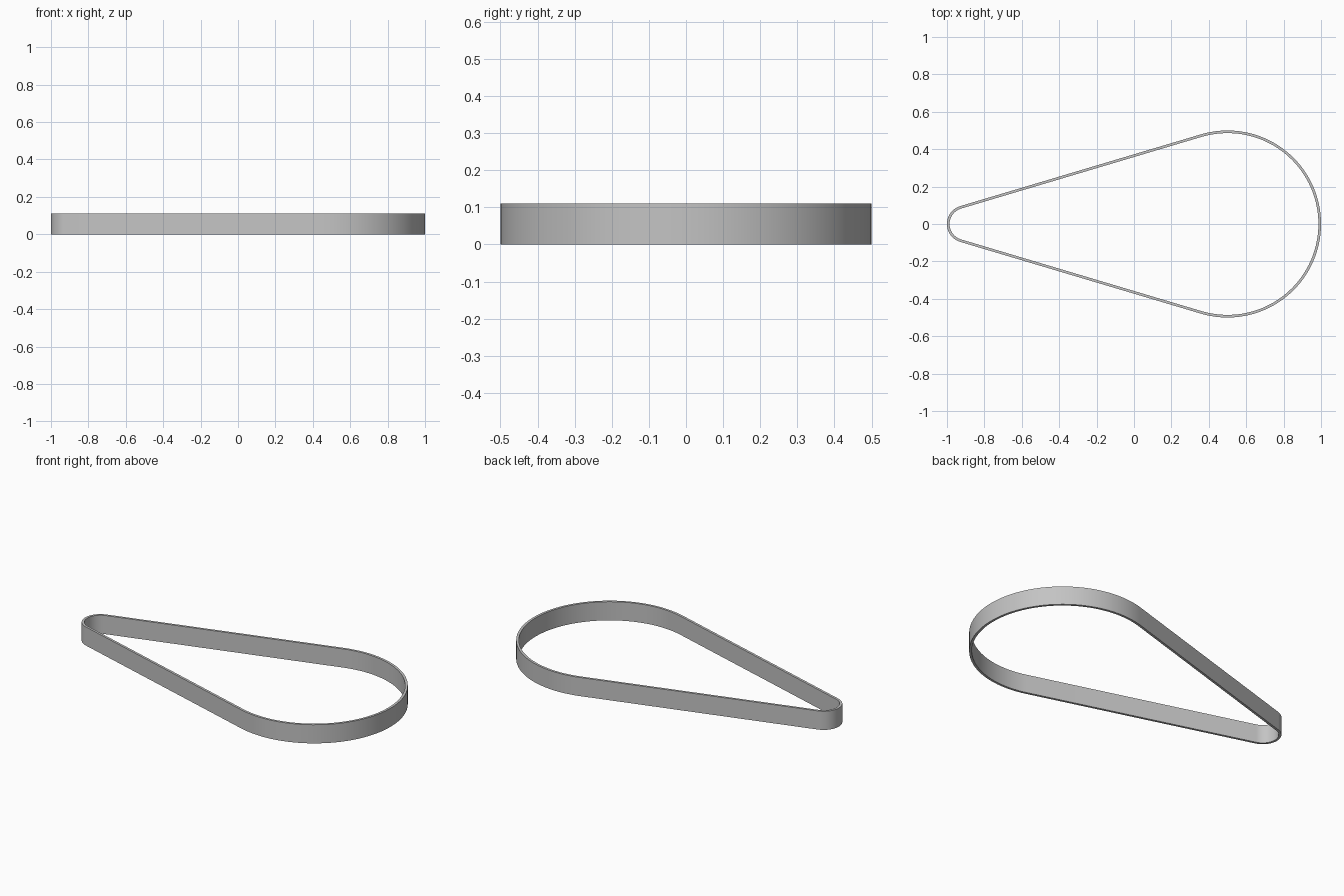
import bpy
import bmesh
from math import asin, cos, sin, pi, radians

cube = bpy.data.objects.get("Cube")
if cube:
    bpy.data.objects.remove(cube, do_unlink=True)

# Belt dimensions: a loop stretched around a large and a small wheel
BIG_X, BIG_R = 0.5, 0.5
SMALL_X, SMALL_R = -0.9, 0.1
THICKNESS = 0.014
HEIGHT, SEAM = 0.11, 0.10

grey = bpy.data.materials.new("belt grey")
grey.use_nodes = True
colour = (0.55, 0.55, 0.55, 1)
grey.diffuse_color = colour
grey.node_tree.nodes["Principled BSDF"].inputs["Base Color"].default_value = colour


def arc(cx, radius, start, end, steps):
    angles = [start + (end - start) * i / steps for i in range(steps + 1)]
    return [(cx + radius * cos(a), radius * sin(a)) for a in angles]


def belt_outline(inset):
    """Two arcs joined by their common outer tangents."""
    tangent = pi / 2 + asin((BIG_R - SMALL_R) / (BIG_X - SMALL_X))
    return (arc(BIG_X, BIG_R - inset, -tangent, tangent, 72)
            + arc(SMALL_X, SMALL_R - inset, tangent, 2 * pi - tangent, 36))


# Closed cross-section swept round the loop: outer wall, rim, inner wall, underside
section = [(0, 0), (0, SEAM), (0, HEIGHT), (THICKNESS, HEIGHT), (THICKNESS, 0)]
bm = bmesh.new()
rings = [[bm.verts.new((x, y, z)) for x, y in belt_outline(inset)]
         for inset, z in section]
for k, ring in enumerate(rings):
    above = rings[(k + 1) % len(rings)]
    for i in range(len(ring)):
        j = (i + 1) % len(ring)
        bm.faces.new((ring[i], ring[j], above[j], above[i]))
bmesh.ops.recalc_face_normals(bm, faces=bm.faces)

mesh = bpy.data.meshes.new("belt")
bm.to_mesh(mesh)
bm.free()
mesh.materials.append(grey)
belt = bpy.data.objects.new("belt", mesh)
bpy.context.collection.objects.link(belt)

# Smooth walls with crisp rims
bpy.ops.object.select_all(action="DESELECT")
belt.select_set(True)
bpy.context.view_layer.objects.active = belt
bpy.ops.object.shade_smooth_by_angle(angle=radians(30))
